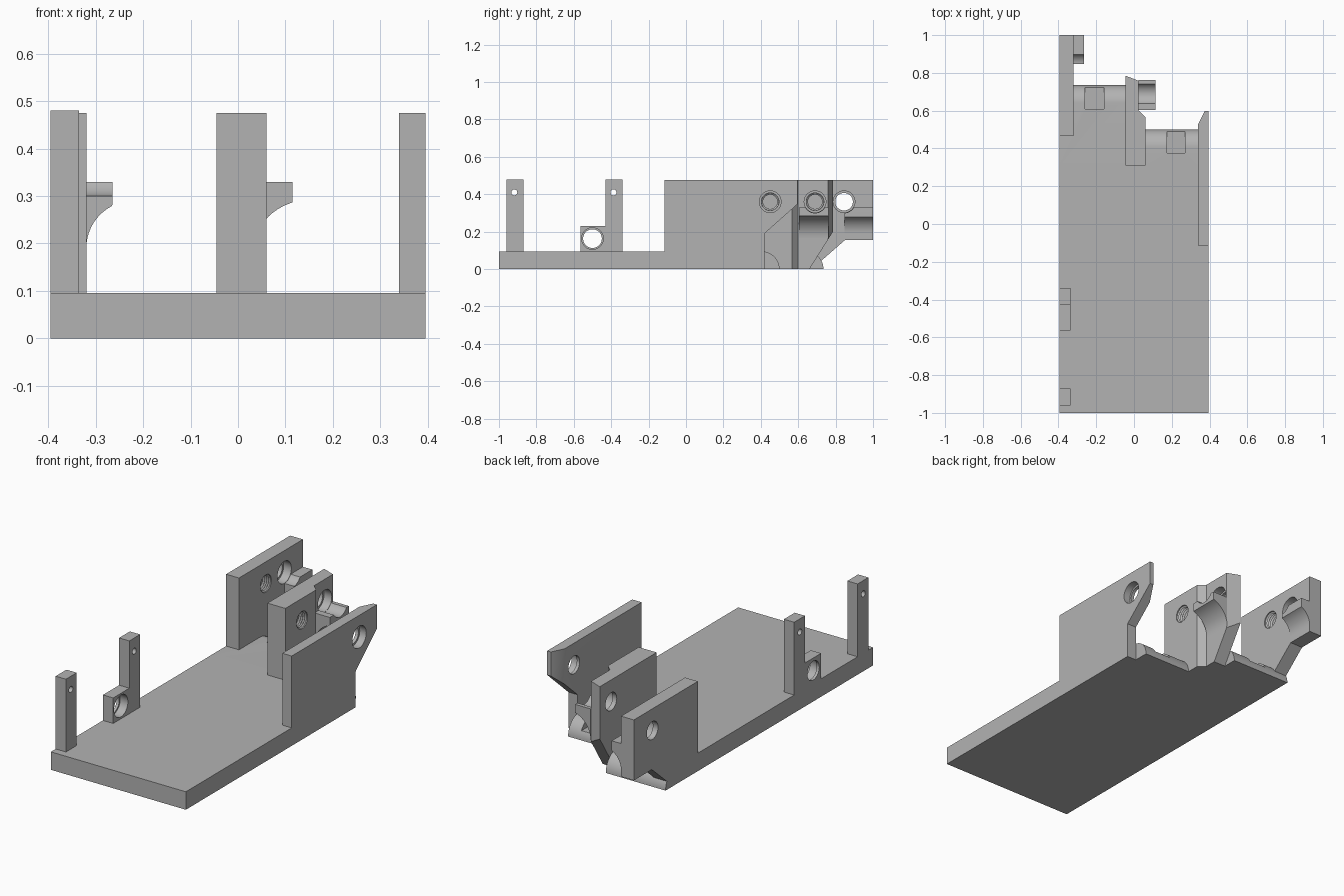
import bpy, bmesh
from math import sin, cos, pi

if "Cube" in bpy.data.objects:
    bpy.data.objects.remove(bpy.data.objects["Cube"], do_unlink=True)

grey = bpy.data.materials.new("plain_grey")
grey.use_nodes = True
grey.diffuse_color = (0.45, 0.45, 0.45, 1)
grey.node_tree.nodes["Principled BSDF"].inputs["Base Color"].default_value = (0.45, 0.45, 0.45, 1)

PLATE_TOP = 0.095
WALL_TOP = 0.475
SIDE = 0.395


def make_object(name, bm):
    bmesh.ops.recalc_face_normals(bm, faces=bm.faces[:])
    mesh = bpy.data.meshes.new(name)
    bm.to_mesh(mesh)
    bm.free()
    obj = bpy.data.objects.new(name, mesh)
    bpy.context.collection.objects.link(obj)
    return obj


def prism(name, axis, points, low, high):
    """Extrude a 2D outline along x (outline yz), y (outline xz) or z (outline xy)."""
    place = {"x": lambda a, b, t: (t, a, b),
             "y": lambda a, b, t: (a, t, b),
             "z": lambda a, b, t: (a, b, t)}[axis]
    bm = bmesh.new()
    rings = [[bm.verts.new(place(a, b, t)) for a, b in points] for t in (low, high)]
    bm.faces.new(rings[0])
    bm.faces.new(rings[1])
    n = len(points)
    for i in range(n):
        j = (i + 1) % n
        bm.faces.new((rings[0][i], rings[0][j], rings[1][j], rings[1][i]))
    return make_object(name, bm)


def box(name, x, y, z):
    return prism(name, "z", [(x[0], y[0]), (x[1], y[0]), (x[1], y[1]), (x[0], y[1])], *z)


def bore(y, z, steps, sides=40):
    """Stepped round cutter along x; steps are (x, radius)."""
    bm = bmesh.new()
    rings = [[bm.verts.new((x, y + r * cos(2 * pi * k / sides), z + r * sin(2 * pi * k / sides)))
              for k in range(sides)] for x, r in steps]
    bm.faces.new(rings[0])
    bm.faces.new(rings[-1])
    for a, b in zip(rings, rings[1:]):
        for k in range(sides):
            m = (k + 1) % sides
            bm.faces.new((a[k], a[m], b[m], b[k]))
    return make_object("cutter", bm)


def bearing_seat(y, z, low, lip, high, small=0.047, large=0.058):
    return bore(y, z, [(low, small), (lip, small), (lip, large), (high, large)])


def threaded_hole(y, z, face, depth=0.045, turns=4):
    pitch = depth / turns
    steps = [(face - depth + i * pitch / 2, 0.038 if i % 2 == 0 else 0.046)
             for i in range(2 * turns)]
    return bore(y, z, steps + [(face + 0.02, 0.046)])


def finish(obj, cutters=()):
    """Cut the part, then shade and colour it."""
    for c in cutters:
        c.hide_render = True
        mod = obj.modifiers.new("cut", "BOOLEAN")
        mod.operation = "DIFFERENCE"
        mod.solver = "EXACT"
        mod.object = c
    if cutters:
        bpy.context.view_layer.update()
        deps = bpy.context.evaluated_depsgraph_get()
        mesh = bpy.data.meshes.new_from_object(obj.evaluated_get(deps))
        obj.modifiers.clear()
        obj.data = mesh
        for c in cutters:
            bpy.data.objects.remove(c, do_unlink=True)
    obj.data.materials.clear()
    obj.data.materials.append(grey)
    bpy.ops.object.select_all(action="DESELECT")
    obj.select_set(True)
    bpy.context.view_layer.objects.active = obj
    bpy.ops.object.shade_smooth_by_angle(angle=pi / 6)


def arc(ca, cb, r, start, end, n=14):
    return [(ca + r * cos(start + (end - start) * i / n),
             cb + r * sin(start + (end - start) * i / n)) for i in range(n + 1)]


# Base plate with two round-nosed rear bays, each with a shallow pocket
finish(box("base_plate", (-SIDE, SIDE), (-1, 0.31), (0, PLATE_TOP)))
for name, x, nose, pocket in (("rear_bay_right", (-SIDE, -0.045), 0.64, (-0.26, -0.16)),
                              ("rear_bay_left", (0.06, 0.34), 0.405, (0.175, 0.27))):
    outline = [(0.31, PLATE_TOP), (0.31, 0)] + arc(nose, 0, PLATE_TOP, 0, pi / 2)
    if name == "rear_bay_right":
        # the outer wall sits on this strip, so trim the nose only inside
        x_in = x
    else:
        x_in = x
    bay = prism(name, "x", outline, *x_in)
    finish(bay, [box("cutter", pocket, (nose - 0.03, nose + 0.2), (0.045, 0.2))])

# Outer wall on the -x side
nose_arc = arc(0.64, 0, PLATE_TOP, pi / 2, 0.49, 8)
right_wall = prism("right_wall", "x",
                   [(0.465, WALL_TOP), (0.465, PLATE_TOP)] + nose_arc +
                   [(0.85, 0.155), (1, 0.155), (1, WALL_TOP)], -SIDE, -0.32)
finish(right_wall, [bearing_seat(0.845, 0.36, -0.5, -0.365, -0.2),
                    threaded_hole(0.69, 0.36, -0.32)])

# Middle wall: plan outline, undercut at the rear
middle_wall = prism("middle_wall", "z",
                    [(-0.045, 0.31), (0.06, 0.31), (0.06, 0.567), (0.025, 0.6),
                     (0.025, 0.758), (-0.045, 0.785)], 0, WALL_TOP)
finish(middle_wall, [
    prism("cutter", "x", [(0.66, 0), (0.6, -0.1), (0.95, -0.1), (0.95, 0.46)], -0.2, 0.2),
    bearing_seat(0.69, 0.36, -0.2, -0.02, 0.2),
    threaded_hole(0.45, 0.36, 0.06)])

# Outer wall on the +x side
left_wall = prism("left_wall", "x",
                  [(-0.115, PLATE_TOP), (0.31, PLATE_TOP), (0.31, 0), (0.42, 0), (0.42, 0.19),
                   (0.597, 0.348), (0.597, WALL_TOP), (-0.115, WALL_TOP)], 0.34, SIDE)
finish(left_wall, [
    prism("cutter", "z", [(0.32, 0.49), (0.375, 0.6), (0.375, 0.7), (0.32, 0.7)], -0.1, 0.6),
    bearing_seat(0.45, 0.36, 0.2, 0.357, 0.5)])

# Bosses with a hollow underside, scooped by the bearing seat
for name, x, width, cx, cz, r, y, hole in (
        ("right_boss", -0.32, 0.055, -0.22, 0.19, 0.1, (0.847, 1), 0.845),
        ("middle_boss", 0.025, 0.09, 0.152, 0.165, 0.127, (0.603, 0.762), 0.69)):
    tip = x + width
    end = pi - 1.1 if x < 0 else pi - 1.27
    outline = [(x, 0.33)] + arc(cx, cz, r, pi, end) + [(tip, 0.285), (tip, 0.33)]
    boss = prism(name, "y", outline, *y)
    finish(boss, [bore(hole, 0.36, [(x - 0.05, 0.06), (tip + 0.1, 0.06)])])

# Front posts with a pin hole each
for name, y in (("front_post", -0.96), ("rear_post", -0.43)):
    post = box(name, (-SIDE, -0.335), (y, y + 0.09), (PLATE_TOP, 0.48))
    finish(post, [bore(y + 0.042, 0.41, [(-0.5, 0.016), (-0.2, 0.016)], 20)])

# Bearing block in front of the rear post
block = box("bearing_block", (-SIDE, -0.335), (-0.565, -0.43), (PLATE_TOP, 0.23))
finish(block, [bearing_seat(-0.5, 0.163, -0.5, -0.38, -0.2, 0.05)])
